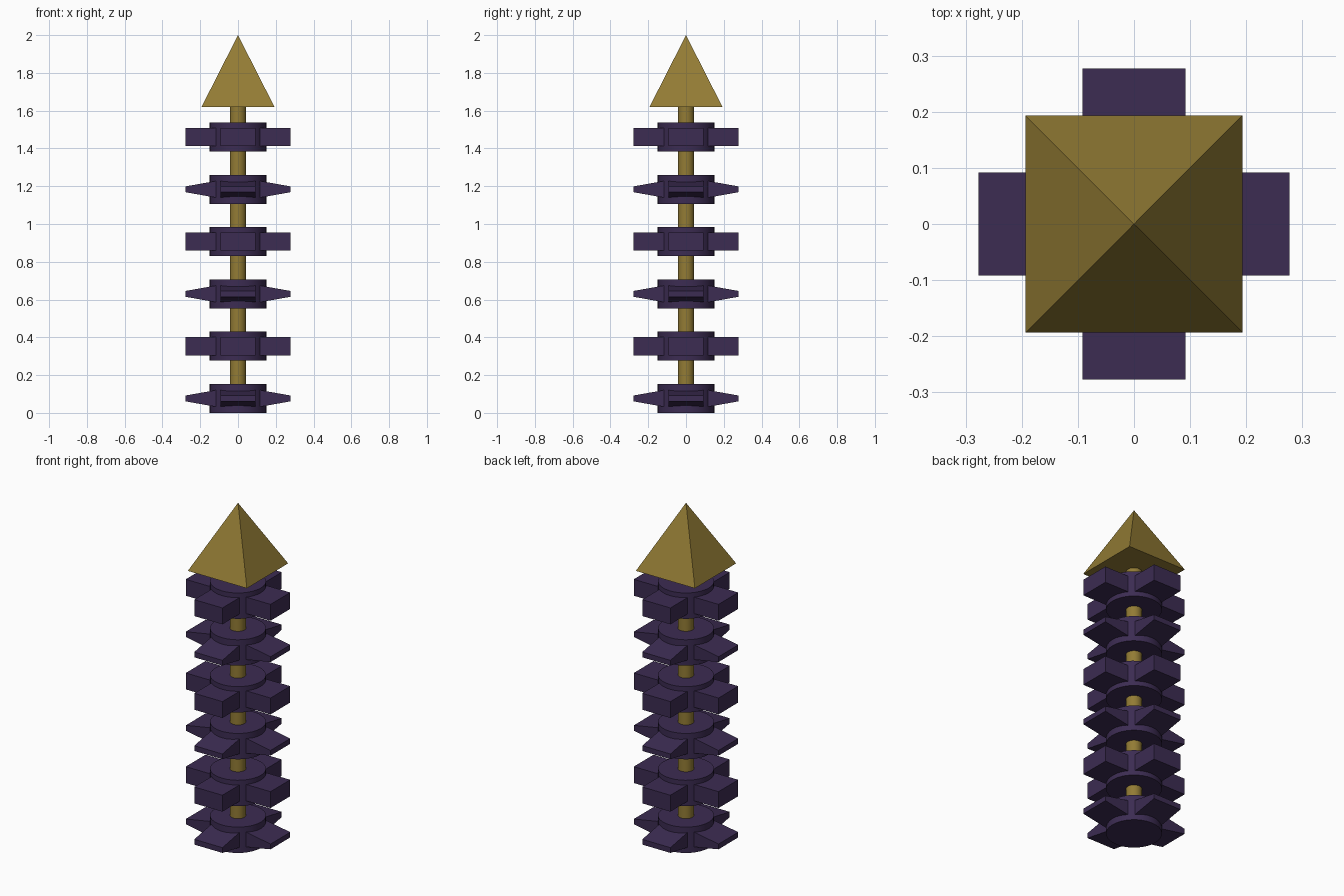
import bpy, math
from mathutils import Matrix

if "Cube" in bpy.data.objects:
    bpy.data.objects.remove(bpy.data.objects["Cube"])


def material(name, color):
    m = bpy.data.materials.new(name)
    m.diffuse_color = (*color, 1)
    m.use_nodes = True
    m.node_tree.nodes["Principled BSDF"].inputs["Base Color"].default_value = m.diffuse_color
    return m


GOLD = material("gold", (0.29, 0.2, 0.035))
PURPLE = material("purple", (0.045, 0.025, 0.085))


def cylinder(name, radius, z0, z1, mat):
    bpy.ops.mesh.primitive_cylinder_add(vertices=32, radius=radius, depth=z1 - z0,
                                        location=(0, 0, (z0 + z1) / 2))
    ob = bpy.context.object
    ob.name = name
    ob.data.materials.append(mat)
    bpy.ops.object.shade_smooth_by_angle(angle=math.radians(30))


def blade(name, z, turn, taper):
    # block from the hub outwards, outer end squeezed in height by taper
    bpy.ops.mesh.primitive_cube_add(size=1)
    ob = bpy.context.object
    ob.name = name
    for v in ob.data.vertices:
        outer = v.co.x > 0
        v.co.z *= 0.097 * (taper if outer else 1)
        v.co.x = 0.277 if outer else 0.092
        v.co.y *= 0.184
    ob.data.transform(Matrix.Rotation(turn, 4, 'Z'))
    ob.location.z = z
    ob.data.materials.append(PURPLE)


# central shaft
cylinder("shaft", 0.043, 0.01, 1.625, GOLD)

# stacked hubs, alternating tapered and square blades
for i in range(6):
    z = 0.0765 + 0.2768 * i
    cylinder(f"hub_{i + 1}", 0.15, z - 0.0765, z + 0.0765, PURPLE)
    for k in range(4):
        blade(f"blade_{i + 1}_{k + 1}", z, k * math.pi / 2, 1 if i % 2 else 0.32)

# pyramid tip
half, base, top = 0.193, 1.62, 2.0
bpy.ops.mesh.primitive_cone_add(vertices=4, radius1=half * math.sqrt(2), radius2=0,
                                depth=top - base, location=(0, 0, (base + top) / 2))
tip = bpy.context.object
tip.name = "pyramid_tip"
tip.data.transform(Matrix.Rotation(math.pi / 4, 4, 'Z'))
tip.data.materials.append(GOLD)
